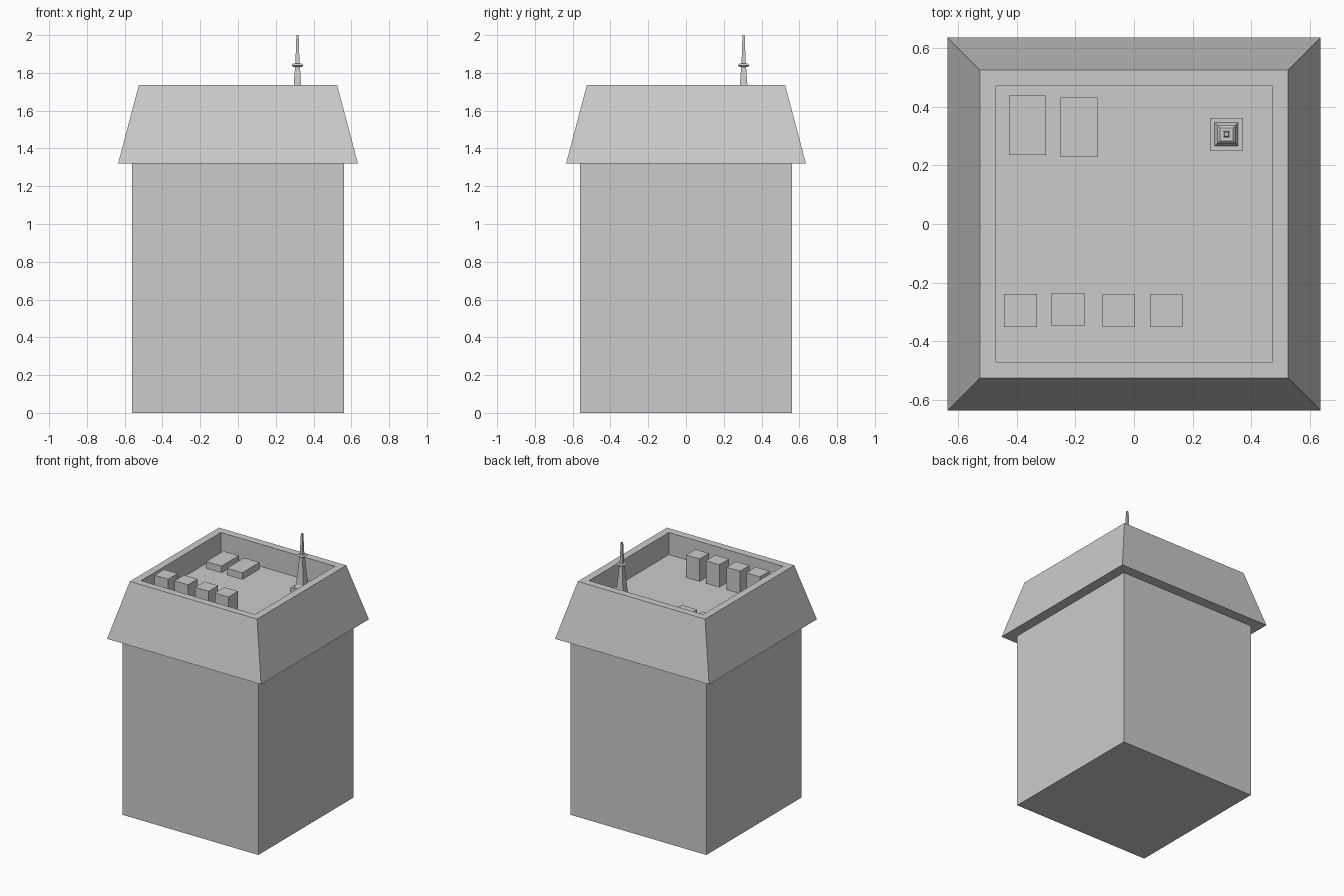
import bpy, bmesh

if "Cube" in bpy.data.objects:
    bpy.data.objects.remove(bpy.data.objects["Cube"])

FLOOR = 1.57   # sunken roof deck level
RIM = 1.735    # parapet top level


def square_loft(name, profile, cx=0.0, cy=0.0):
    """Stack square rings given as (half_width, z) and cap both ends."""
    bm = bmesh.new()
    rings = []
    for h, z in profile:
        corners = ((-h, -h), (h, -h), (h, h), (-h, h))
        rings.append([bm.verts.new((cx + x, cy + y, z)) for x, y in corners])
    for a, b in zip(rings, rings[1:]):
        for i in range(4):
            j = (i + 1) % 4
            bm.faces.new((a[i], a[j], b[j], b[i]))
    bm.faces.new(rings[0][::-1])
    bm.faces.new(rings[-1])
    mesh = bpy.data.meshes.new(name)
    bm.to_mesh(mesh)
    bm.free()
    obj = bpy.data.objects.new(name, mesh)
    bpy.context.collection.objects.link(obj)
    return obj


def roof_box(name, cx, cy, sx, sy, top):
    """Plain box standing on the roof deck."""
    bpy.ops.mesh.primitive_cube_add(size=1, location=(cx, cy, (FLOOR + top) / 2))
    obj = bpy.context.object
    obj.name = name
    obj.scale = (sx, sy, top - FLOOR)


# Tower body, and sloped roof with recessed deck
square_loft("tower_body", [(0.56, 0), (0.56, 1.32)])
square_loft("sloped_roof", [(0.56, 1.32), (0.635, 1.32), (0.525, RIM),
                            (0.47, RIM), (0.47, FLOOR)])

# Tall vents along the front
for i, (x, y) in enumerate([(-0.387, -0.294), (-0.225, -0.291),
                            (-0.052, -0.295), (0.11, -0.294)]):
    roof_box(f"tall_vent_{i + 1}", x, y, 0.112, 0.112, 1.737)

# Low units at the back
for i, (x, y) in enumerate([(-0.363, 0.336), (-0.187, 0.329)]):
    roof_box(f"low_unit_{i + 1}", x, y, 0.127, 0.202, 1.62)

# Stepped base, tapered mast, flange and spike
square_loft("antenna", [(0.056, FLOOR), (0.056, 1.603), (0.04, 1.603),
                        (0.029, 1.625), (0.02, 1.735), (0.013, 1.832),
                        (0.022, 1.832), (0.031, 1.84), (0.022, 1.849),
                        (0.011, 1.849), (0.006, 2.0)], 0.315, 0.305)
